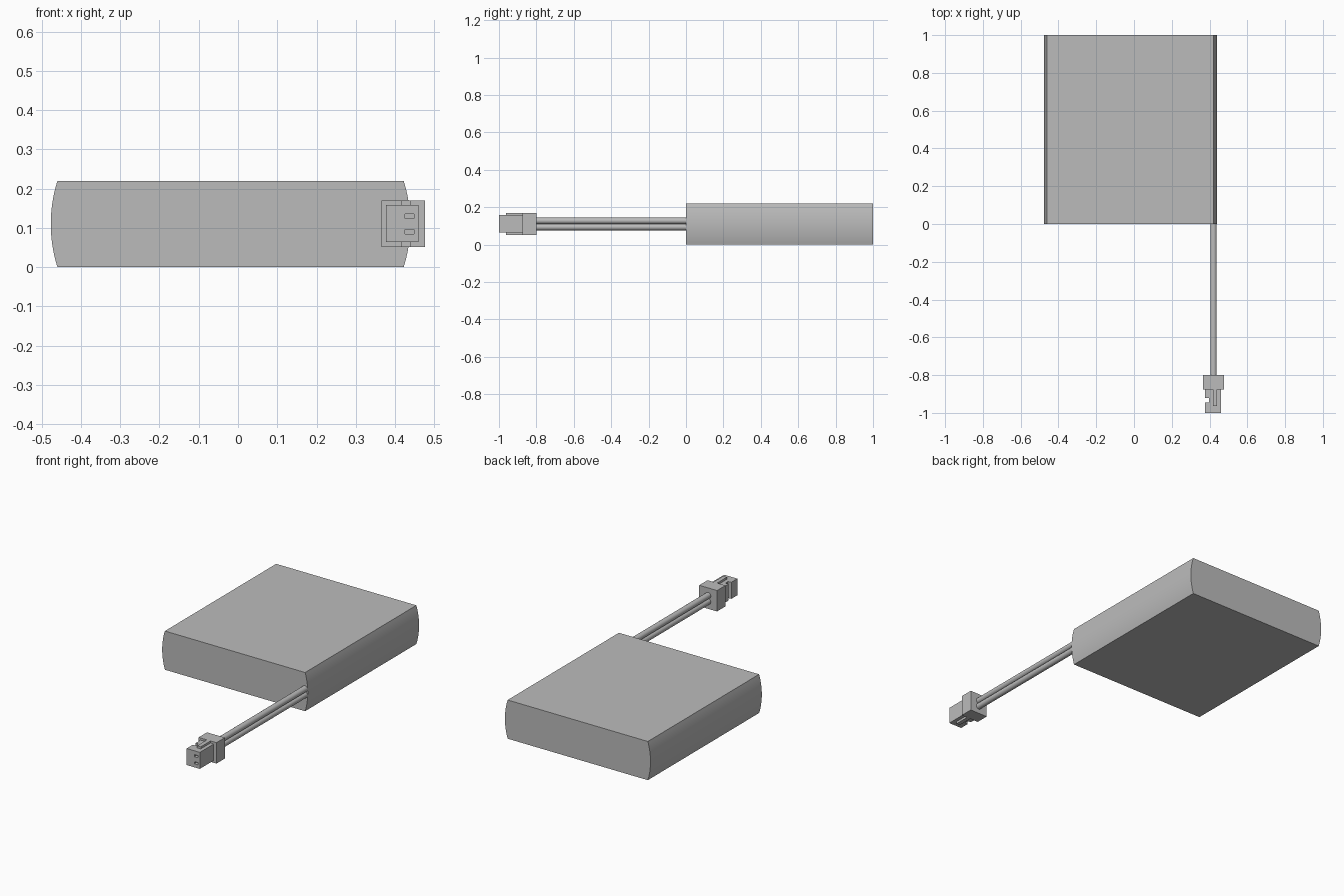
import bpy
import bmesh
import math

cube = bpy.data.objects.get("Cube")
if cube:
    bpy.data.objects.remove(cube, do_unlink=True)

grey = bpy.data.materials.new("plain grey")
grey.use_nodes = True
colour = (0.5, 0.5, 0.5, 1)
grey.diffuse_color = colour
grey.node_tree.nodes["Principled BSDF"].inputs["Base Color"].default_value = colour


def extrude_profile(name, points, axis, start, end):
    """Extrude a closed 2D outline along y (x, z points) or z (x, y points)."""
    bm = bmesh.new()
    place = (lambda a, b: (a, start, b)) if axis == "y" else (lambda a, b: (a, b, start))
    face = bm.faces.new([bm.verts.new(place(a, b)) for a, b in points])
    new = bmesh.ops.extrude_face_region(bm, geom=[face])["geom"]
    offset = (0, end - start, 0) if axis == "y" else (0, 0, end - start)
    bmesh.ops.translate(bm, vec=offset, verts=[v for v in new if isinstance(v, bmesh.types.BMVert)])
    bmesh.ops.recalc_face_normals(bm, faces=bm.faces)
    mesh = bpy.data.meshes.new(name)
    bm.to_mesh(mesh)
    bm.free()
    mesh.materials.append(grey)
    obj = bpy.data.objects.new(name, mesh)
    bpy.context.collection.objects.link(obj)
    return obj


def box(name, x0, x1, y0, y1, z0, z1):
    return extrude_profile(name, [(x0, z0), (x1, z0), (x1, z1), (x0, z1)], "y", y0, y1)


def smooth(obj):
    bpy.ops.object.select_all(action="DESELECT")
    obj.select_set(True)
    bpy.context.view_layer.objects.active = obj
    bpy.ops.object.shade_smooth_by_angle(angle=math.radians(30))


# Flat pack with shallow bulging sides
half, bulge, steps = 0.11, 0.017, 16
radius = (half ** 2 + bulge ** 2) / (2 * bulge)
sweep = math.asin(half / radius)
arc = []
for i in range(steps + 1):
    a = sweep * (2 * i / steps - 1)
    arc.append((radius * math.cos(a) - radius + bulge, half + radius * math.sin(a)))
outline = [(0.422 + x, z) for x, z in arc] + [(-0.46 - x, z) for x, z in reversed(arc)]
smooth(extrude_profile("battery_pack", outline, "y", 0, 1))

# Pair of leads, one above the other
for name, z in (("lower_wire", 0.0935), ("upper_wire", 0.1275)):
    ring = [(0.421 + 0.017 * math.cos(math.tau * i / 24),
             z + 0.017 * math.sin(math.tau * i / 24)) for i in range(24)]
    smooth(extrude_profile(name, ring, "y", -0.81, 0.02))

# Plug: wide collar, then a narrower nose notched on one side
box("plug_collar", 0.365, 0.477, -0.875, -0.8, 0.051, 0.17)
nose_outline = [(0.377, -1), (0.46, -1), (0.46, -0.87), (0.377, -0.87),
                (0.377, -0.92), (0.396, -0.92), (0.396, -0.945), (0.377, -0.945)]
nose = extrude_profile("plug_nose", nose_outline, "z", 0.064, 0.158)

# Keying rails above and below the nose
box("upper_rail", 0.417, 0.44, -0.963, -0.87, 0.15, 0.17)
box("lower_rail", 0.417, 0.44, -0.963, -0.87, 0.051, 0.07)

# Contact slots in the front of the nose
for name, z in (("lower_slot_cutter", 0.09), ("upper_slot_cutter", 0.13)):
    cutter = box(name, 0.425, 0.448, -1.02, -0.95, z - 0.006, z + 0.006)
    cutter.hide_render = True
    cutter.hide_set(True)
    cut = nose.modifiers.new(name, "BOOLEAN")
    cut.operation = "DIFFERENCE"
    cut.solver = "EXACT"
    cut.object = cutter
